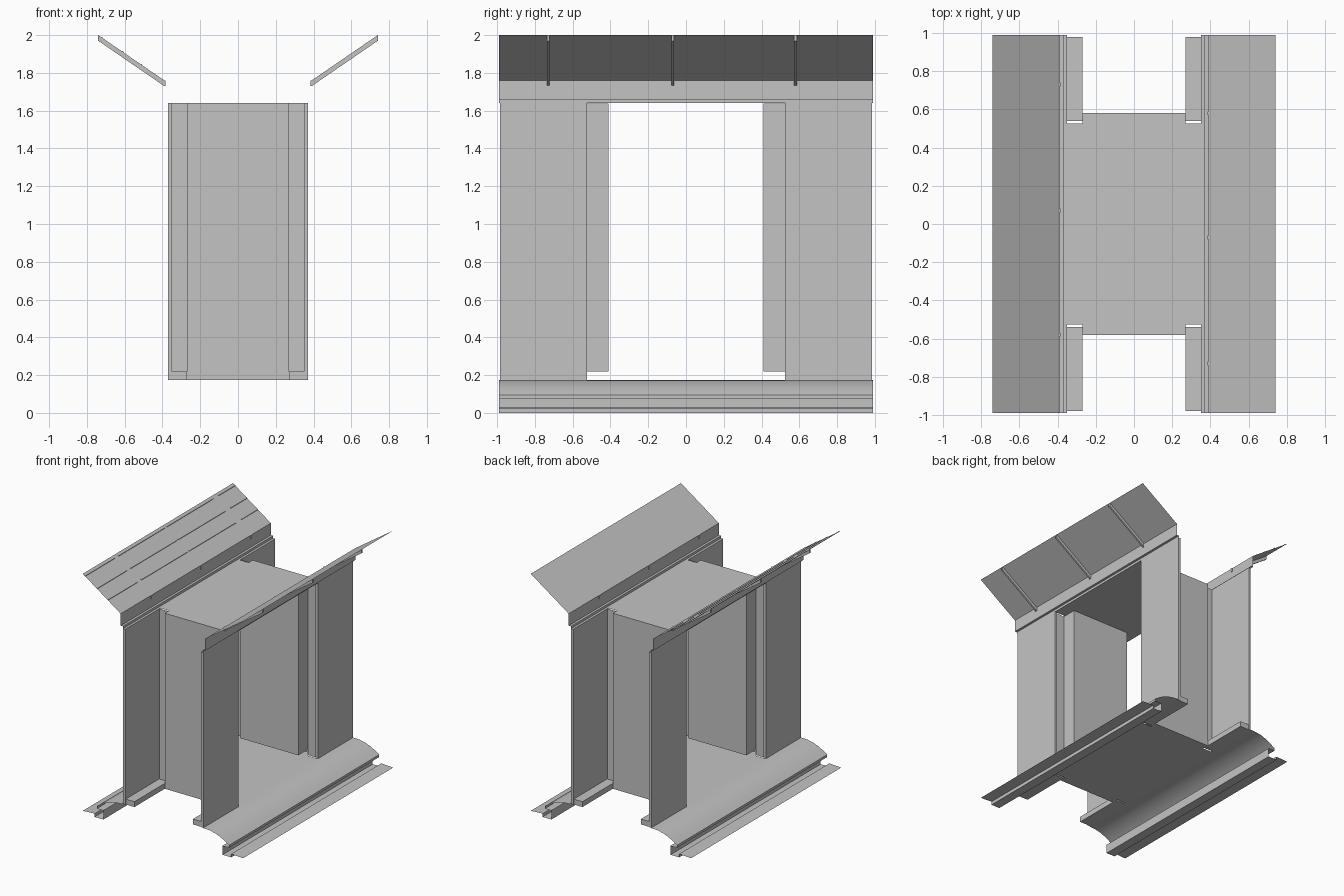
import bpy
import bmesh

cube = bpy.data.objects.get("Cube")
if cube:
    bpy.data.objects.remove(cube, do_unlink=True)

GREY = (0.55, 0.55, 0.55, 1)
mat = bpy.data.materials.new("plain_grey")
mat.use_nodes = True
mat.diffuse_color = GREY
mat.node_tree.nodes["Principled BSDF"].inputs["Base Color"].default_value = GREY


def finish(name, bm, solid=False, smooth=False):
    if solid:
        bmesh.ops.recalc_face_normals(bm, faces=bm.faces)
    mesh = bpy.data.meshes.new(name)
    bm.to_mesh(mesh)
    bm.free()
    mesh.materials.append(mat)
    obj = bpy.data.objects.new(name, mesh)
    bpy.context.collection.objects.link(obj)
    if smooth:
        bpy.ops.object.select_all(action="DESELECT")
        obj.select_set(True)
        bpy.context.view_layer.objects.active = obj
        bpy.ops.object.shade_smooth_by_angle(angle=0.5)
    return obj


def extrude(name, profile, y0, y1, s=1, closed=False, smooth=False):
    """Sweep an xz profile along y; s = -1 turns it half way round z."""
    bm = bmesh.new()
    a = [bm.verts.new((s * x, s * y0, z)) for x, z in profile]
    b = [bm.verts.new((s * x, s * y1, z)) for x, z in profile]
    n = len(profile)
    for i in range(n if closed else n - 1):
        j = (i + 1) % n
        bm.faces.new((a[i], a[j], b[j], b[i]))
    if closed:
        bm.faces.new(a[::-1])
        bm.faces.new(b)
    return finish(name, bm, closed, smooth)


def box(name, x0, x1, y0, y1, z0, z1, s=1):
    return extrude(name, [(x0, z0), (x1, z0), (x1, z1), (x0, z1)], y0, y1, s, True)


def flat(name, points):
    bm = bmesh.new()
    bm.faces.new([bm.verts.new(p) for p in points])
    return finish(name, bm)


END, JAMB, FLOOR, TOP = 0.99, 0.525, 0.175, 1.64

# Wing profiles: curved sill with gutter, and fascia with sloping roof
sill = [(0.37, FLOOR), (0.43, 0.172), (0.48, 0.162), (0.53, 0.143), (0.57, 0.122),
        (0.61, 0.095), (0.61, 0.075), (0.55, 0.075), (0.55, 0), (0.63, 0),
        (0.63, 0.028), (0.74, 0.022)]
roof = [(0.35, TOP), (0.37, TOP), (0.37, 1.66), (0.39, 1.66), (0.39, 1.76), (0.74, 2)]
rib = [(0.39, 1.76), (0.74, 2), (0.74, 1.97), (0.39, 1.73)]

for s, side in ((1, "left"), (-1, "right")):
    extrude(side + "_sill", sill, -END, END, s, smooth=True)
    extrude(side + "_roof", roof, -END, END, s)
    for y in (-0.73, -0.07, 0.58):
        extrude(side + "_rib", rib, y - 0.007, y + 0.007, s, True)
        box(side + "_rib_foot", 0.385, 0.395, y - 0.01, y + 0.01, 1.73, 1.76, s)
    # Wall panels beside the side opening, each with skirting and a jamb
    for e in (1, -1):
        box(side + "_wall", 0.35, 0.37, e * 0.535, e * 0.985, FLOOR, TOP, s)
        box(side + "_skirting", 0.27, 0.35, e * 0.54, e * 0.98, FLOOR, 0.22, s)
        box(side + "_jamb", 0.35, 0.37, e * JAMB, e * 0.535, FLOOR, TOP, s)
        y = e * 0.535 * s
        flat(side + "_jamb_return", [(s * 0.27, y, FLOOR), (s * 0.35, y, FLOOR),
                                     (s * 0.35, y, TOP), (s * 0.27, y, TOP)])

# Thin seams on one roof, broken at the ribs
slope = 0.24 / 0.35
for x in (0.51, 0.61, 0.72):
    z = 1.76 + (x - 0.39) * slope
    d = 0.003
    seam = [(x - d, z - d * slope), (x + d, z + d * slope),
            (x + d, z + d * slope + 0.004), (x - d, z - d * slope + 0.004)]
    for y0, y1 in ((-END, -0.77), (-0.70, -0.08), (-0.06, 0.55), (0.60, END)):
        extrude("roof_seam", seam, y0, y1, -1, True)

# Ceiling and floor sheets, notched at the four corners
outline = [(0.37, JAMB), (0.27, JAMB), (0.27, 0.58)]
ring = outline + [(-x, y) for x, y in outline[::-1]]
ring += [(-x, -y) for x, y in ring]
flat("ceiling", [(x, y, TOP) for x, y in ring])
flat("floor", [(x, y, FLOOR) for x, y in ring])

# End blocks with a full-height outer sheet
for e, end in ((-1, "front"), (1, "back")):
    box(end + "_block", -0.27, 0.27, e * 0.41, e * 0.575, 0.22, TOP - 0.002)
    y = e * 0.58
    flat(end + "_sheet", [(-0.27, y, FLOOR), (0.27, y, FLOOR), (0.27, y, TOP), (-0.27, y, TOP)])
